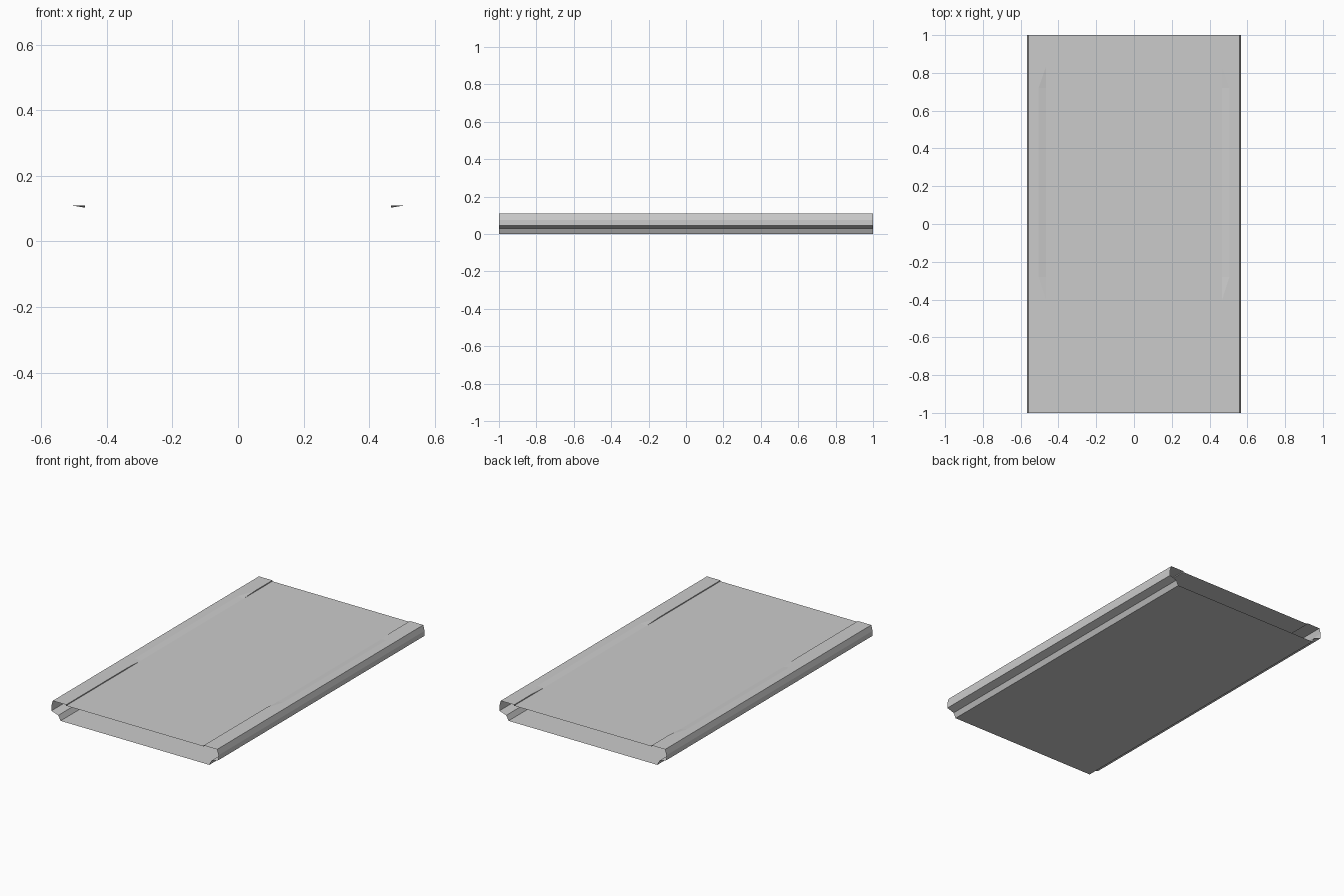
import bpy, bmesh

if "Cube" in bpy.data.objects:
    bpy.data.objects.remove(bpy.data.objects["Cube"])

TOP, PLATE = 0.109, 0.103      # rail top and recessed deck heights
INNER, BEVEL = 0.467, 0.505    # rail inner edge, straight and bevelled


def half_profile(rail_x):
    """Right half of the hollow cross-section, from bottom centre to top centre."""
    return [(0, 0), (0.505, 0), (0.52, 0.03), (0.567, 0.045), (0.567, 0.075),
            (0.558, TOP), (rail_x, TOP), (INNER, PLATE), (0, PLATE)]


# cross-sections along the length: the rail edge is bevelled in the middle
sections = [(-1, INNER), (-0.4, INNER), (-0.28, BEVEL),
            (0.72, BEVEL), (0.83, INNER), (1, INNER)]
STEP = 6                       # profile edge between rail top and deck

bm = bmesh.new()
rings = [[bm.verts.new((x, y, z)) for x, z in half_profile(rx)]
         for y, rx in sections]

for i, (a, b) in enumerate(zip(rings, rings[1:])):
    opening = sections[i][1] < sections[i + 1][1]
    closing = sections[i][1] > sections[i + 1][1]
    for j in range(len(a) - 1):
        p, q, r, s = a[j], b[j], b[j + 1], a[j + 1]
        if j == STEP and opening:      # triangular ends of the bevel
            bm.faces.new((p, q, r))
            bm.faces.new((p, r, s))
        elif j == STEP and closing:
            bm.faces.new((p, q, s))
            bm.faces.new((q, r, s))
        else:
            bm.faces.new((p, q, r, s))

mesh = bpy.data.meshes.new("hollow_panel")
bm.to_mesh(mesh)
bm.free()

# open-ended hollow panel with side rails, mirrored left to right
panel = bpy.data.objects.new("hollow_panel", mesh)
bpy.context.collection.objects.link(panel)
mirror = panel.modifiers.new("mirror", 'MIRROR')
mirror.use_axis[0] = True
mirror.use_clip = True
